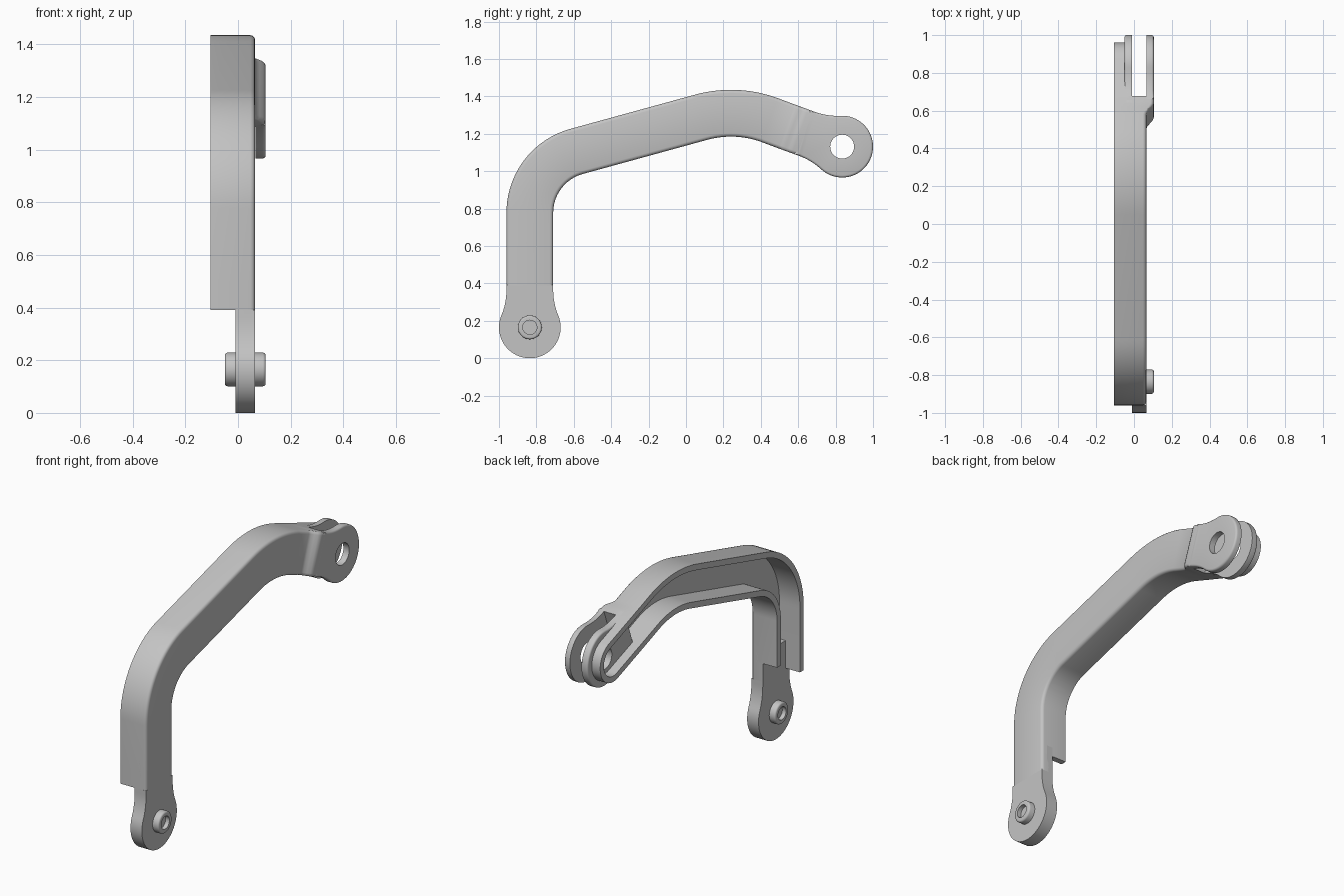
import bpy, bmesh, math
from math import sin, cos, radians, pi

if "Cube" in bpy.data.objects:
    bpy.data.objects.remove(bpy.data.objects["Cube"])

metal = bpy.data.materials.new("light_grey")
metal.diffuse_color = (0.55, 0.55, 0.55, 1)
metal.use_nodes = True
metal.node_tree.nodes["Principled BSDF"].inputs["Base Color"].default_value = metal.diffuse_color

HALF, INNER = 0.125, 0.09            # channel half width, inside half width
LUG, HOLE = 0.165, 0.064             # lug and hole radii
A1, A2 = radians(15.33), radians(-20)  # headings of the two upper arm sections
LOW = (-0.835, 0.165)                # lower pivot (y, z)
TOP = (0.835, 1.131)                 # upper pivot (y, z)


def finish(name, bm):
    bmesh.ops.recalc_face_normals(bm, faces=bm.faces)
    me = bpy.data.meshes.new(name)
    bm.to_mesh(me)
    bm.free()
    me.materials.append(metal)
    ob = bpy.data.objects.new(name, me)
    bpy.context.collection.objects.link(ob)
    return ob


def bridge(bm, a, b):
    n = len(a)
    for i in range(n):
        bm.faces.new((a[i], a[(i + 1) % n], b[(i + 1) % n], b[i]))


def shrink(loop, d):
    n = len(loop)
    area = sum(loop[i][0] * loop[(i + 1) % n][1] - loop[(i + 1) % n][0] * loop[i][1] for i in range(n))
    s = d if area > 0 else -d
    out = []
    for i, (y, z) in enumerate(loop):
        dy = loop[(i + 1) % n][0] - loop[i - 1][0]
        dz = loop[(i + 1) % n][1] - loop[i - 1][1]
        k = math.hypot(dy, dz) or 1
        out.append((y - dz / k * s, z + dy / k * s))
    return out


def plate(name, outline, x0, x1, b0=0, b1=0, holes=()):
    """Flat part in the YZ plane between x0 and x1, with rounded outer edges."""
    bm = bmesh.new()
    ends = ([], [])
    for k, loop in enumerate([outline, *holes]):
        r0, r1 = (b0, b1) if k == 0 else (0, 0)
        levels = []
        steps = [radians(a) for a in (0, 30, 60, 90)]
        levels += [(x0 + r0 * (1 - cos(a)), r0 * (1 - sin(a))) for a in steps] if r0 else [(x0, 0)]
        levels += [(x1 - r1 * (1 - sin(a)), r1 * (1 - cos(a))) for a in steps] if r1 else [(x1, 0)]
        rings = [[bm.verts.new((x, y, z)) for y, z in shrink(loop, d)] for x, d in levels]
        for a, b in zip(rings, rings[1:]):
            bridge(bm, a, b)
        for e, ring in zip(ends, (rings[0], rings[-1])):
            e += [bm.edges.get((ring[i - 1], ring[i])) for i in range(len(ring))]
    for e in ends:
        bmesh.ops.triangle_fill(bm, use_beauty=True, edges=e)
    return finish(name, bm)


def place(pts, centre, heading):
    c, s = cos(heading), sin(heading)
    return [(centre[0] + u * c - v * s, centre[1] + u * s + v * c) for u, v in pts]


def circle(centre, r, n=40):
    return [(centre[0] + r * cos(2 * pi * i / n), centre[1] + r * sin(2 * pi * i / n)) for i in range(n)]


def lug(centre, heading, length):
    """Round end blending with concave fillets into the arm width."""
    rf = 0.35
    cu, cv = math.sqrt((LUG + rf) ** 2 - (HALF + rf) ** 2), HALF + rf
    a_end = math.atan2(-cv, -cu)
    side = [(length, HALF)]
    for i in range(9):
        a = -pi / 2 + (a_end + pi / 2) * i / 8
        side.append((cu + rf * cos(a), cv + rf * sin(a)))
    a0 = math.atan2(cv, cu)
    arc = [(LUG * cos(a0 + (2 * pi - 2 * a0) * i / 40), LUG * sin(a0 + (2 * pi - 2 * a0) * i / 40))
           for i in range(1, 40)]
    return place(side + arc + [(u, -v) for u, v in reversed(side)], centre, heading)


# Arm centre line: (y, z, heading)
def bend(corner, a, b, r, n):
    t = r * math.tan((a - b) / 2)
    cy = corner[0] - t * cos(a) + r * sin(a)
    cz = corner[1] - t * sin(a) - r * cos(a)
    hs = [a + (b - a) * i / n for i in range(n + 1)]
    return [(cy - r * sin(h), cz + r * cos(h), h) for h in hs]


path = [(LOW[0], z, pi / 2) for z in (0.39, 0.499, 0.5)]
path += bend((-0.835, 1.037), pi / 2, A1, 0.34, 20)
path += bend((0.266, 1.339), A1, A2, 0.6, 14)
for d in (0.315, 0.30, 0.285, 0.27, 0.255, 0.24, 0.212):
    path.append((TOP[0] - d * cos(A2), TOP[1] - d * sin(A2), A2))

# Channel arm, open towards -x, its floor stepping outwards near the clevis
r = 0.018
corner = [(HALF - r + r * cos(radians(a)), 0.065 - r + r * sin(radians(a))) for a in (0, 30, 60, 90)]
half = [(INNER, 0.03), (INNER, -0.105), (HALF, -0.105)] + corner
section = half + [(-o, x) for o, x in reversed(half)]
bm = bmesh.new()
rings = []
for k, (y, z, h) in enumerate(path):
    d = math.hypot(TOP[0] - y, TOP[1] - z)
    t = min(1, max(0, (0.315 - d) / 0.065)) if y > 0.3 else 0
    shift = 0.04 * t * t * (3 - 2 * t)
    ring = []
    for o, x in section:
        if x > 0:
            x += shift
        elif k < 2 and o < 0:      # the inner wall stops higher than the outer one
            x = -0.009
        ring.append(bm.verts.new((x, y - o * sin(h), z + o * cos(h))))
    rings.append(ring)
for a, b in zip(rings, rings[1:]):
    bridge(bm, a, b)
bm.faces.new(rings[0])
bm.faces.new(rings[-1])
finish("channel_arm", bm)

# Lower lug with its hollow-ended pin
plate("lower_lug", lug(LOW, pi / 2, 0.226), 0.02, 0.065)
plate("lower_lug_backing", lug(LOW, pi / 2, 0.39), -0.01, 0.03)
plate("pivot_pin", circle(LOW, HOLE), -0.05, 0.105, 0.01, 0.01, [circle(LOW, 0.038)])
plate("pin_core", circle(LOW, 0.04), -0.025, 0.08)

# Upper clevis: two lugs with a slot between them
back = A2 + pi
plate("clevis_outer_lug", lug(TOP, back, 0.23), 0.067, 0.105, 0, 0.012, [circle(TOP, HOLE)])
plate("clevis_inner_lug", lug(TOP, back, 0.25), -0.05, -0.01, 0.01, 0, [circle(TOP, HOLE)])
block = [(0.212, -0.12), (0.235, -0.12), (0.235, 0.12), (0.212, 0.12)]
plate("slot_end_wall", place(block, TOP, back), -0.05, 0.08)


# Channel wall wrapping around the inner lug
def u_turn(rad):
    arc = [(rad * cos(radians(a)), rad * sin(radians(a))) for a in range(90, 271, 6)]
    return [(0.22, rad)] + arc + [(0.22, -rad)]


plate("end_wall", place(u_turn(HALF) + u_turn(INNER)[::-1], TOP, back), -0.105, -0.03)

bpy.ops.object.select_all(action='SELECT')
bpy.context.view_layer.objects.active = bpy.data.objects["channel_arm"]
bpy.ops.object.shade_smooth_by_angle(angle=radians(32))
